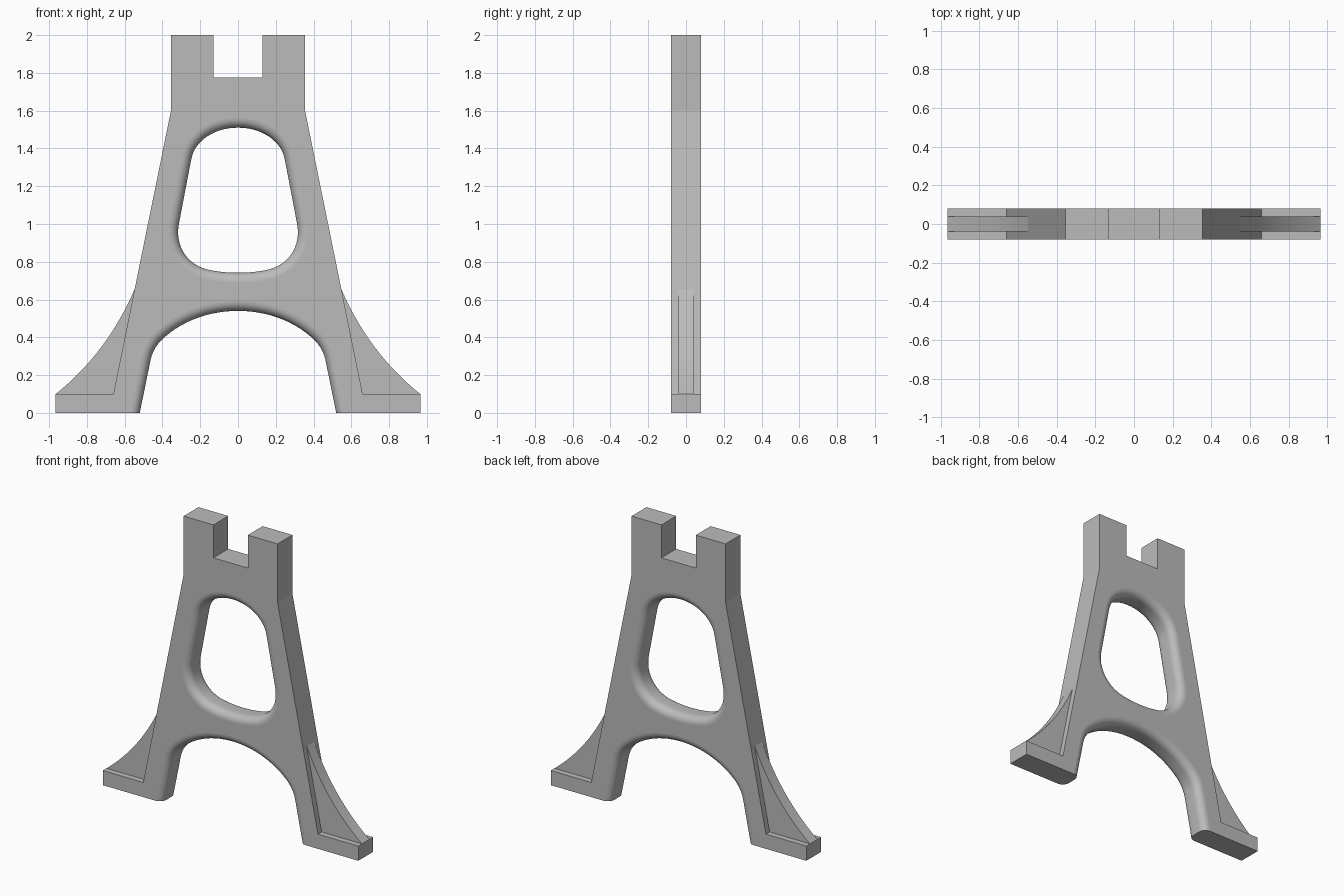
import bpy, bmesh
from math import sin, cos, pi
from mathutils import Vector

old = bpy.data.objects.get("Cube")
if old:
    bpy.data.objects.remove(old, do_unlink=True)

HALF = 0.08      # half the thickness of the frame
ROUND = 0.05     # rounding radius of the arch and window rims
STEPS = 7

grey = bpy.data.materials.new("plain grey")
grey.use_nodes = True
COLOUR = (0.5, 0.5, 0.5, 1)
grey.diffuse_color = COLOUR
grey.node_tree.nodes["Principled BSDF"].inputs["Base Color"].default_value = COLOUR


def bezier(ctrl, n):
    """Points along a Bezier curve of any degree, without the last one."""
    out = []
    for i in range(n):
        pts = [Vector(c) for c in ctrl]
        while len(pts) > 1:
            pts = [a.lerp(b, i / n) for a, b in zip(pts, pts[1:])]
        out.append(pts[0])
    return out


def flip(points):
    return [Vector((-p.x, p.y)) for p in reversed(points)]


def offset(points, d, closed):
    """Move a clockwise curve outwards; open ends stay on the ground."""
    out = []
    n = len(points)
    for i, p in enumerate(points):
        a = points[i - 1] if closed or i else p
        b = points[(i + 1) % n] if closed or i < n - 1 else p
        t = (b - a).normalized()
        q = p + Vector((-t.y, t.x)) * d
        if not closed and i in (0, n - 1):
            q.y = 0
        out.append(q)
    return out


def finish(bm, name):
    bmesh.ops.recalc_face_normals(bm, faces=bm.faces)
    mesh = bpy.data.meshes.new(name)
    bm.to_mesh(mesh)
    bm.free()
    mesh.materials.append(grey)
    obj = bpy.data.objects.new(name, mesh)
    bpy.context.collection.objects.link(obj)


# Window opening, clockwise from the top
window_half = (
    bezier([(0, 1.51), (0.09, 1.51), (0.17, 1.475), (0.215, 1.415)], 10)
    + bezier([(0.215, 1.415), (0.235, 1.39), (0.243, 1.365), (0.25, 1.33)], 6)
    + bezier([(0.25, 1.33), (0.313, 1.0)], 3)
    + bezier([(0.313, 1.0), (0.335, 0.885), (0.27, 0.79), (0.17, 0.761)], 12)
    + bezier([(0.17, 0.761), (0.11, 0.746), (0.05, 0.742), (0, 0.742)], 5)
    + [Vector((0, 0.742))])
window = window_half + flip(window_half)[1:-1]

# Arch between the legs, from the left foot over to the right foot
arch_half = (
    bezier([(0, 0.54), (0.14, 0.54), (0.28, 0.495), (0.385, 0.404)], 12)
    + bezier([(0.385, 0.404), (0.447, 0.353), (0.463, 0.28)], 8)
    + [Vector((0.463, 0.28)), Vector((0.52, 0))])
arch = flip(arch_half)[:-1] + arch_half

# Outside of the frame: foot, leg, post and top notch
side = [Vector(p) for p in ((0.965, 0), (0.965, 0.1), (0.66, 0.1),
                            (0.355, 1.6), (0.355, 2), (0.13, 2), (0.13, 1.775))]
outside = side + flip(side)

# Slices through the thickness: depth and rim widening
front = [(-(HALF - ROUND) - ROUND * sin(a), ROUND * (1 - cos(a)))
         for a in [pi / 2 * (1 - i / STEPS) for i in range(STEPS + 1)]]
slices = front + [(-y, d) for y, d in reversed(front)]

bm = bmesh.new()
rings = []
for y, d in slices:
    outline = offset(arch, d, False) + outside
    rings.append([[bm.verts.new((p.x, y, p.y)) for p in loop]
                  for loop in (outline, offset(window, d, True))])

# Walls between slices, smooth only along the rounded rims
for low, high in zip(rings, rings[1:]):
    for kind in range(2):
        a, b = low[kind], high[kind]
        for i in range(len(a)):
            j = (i + 1) % len(a)
            face = bm.faces.new((a[i], a[j], b[j], b[i]))
            face.smooth = kind == 1 or i < len(arch) - 1

# Flat front and back
for ring in (rings[0], rings[-1]):
    edges = []
    for loop in ring:
        for i, v in enumerate(loop):
            edges.append(bm.edges.get((v, loop[(i + 1) % len(loop)])))
    bmesh.ops.triangle_fill(bm, edges=edges, use_beauty=True,
                            normal=(0, ring[0][0].co.y, 0))
finish(bm, "frame")

# Thin curved gusset on each foot
curve = bezier([(0.545, 0.66), (0.69, 0.32), (0.965, 0.1)], 16)
gusset = curve + [Vector(p) for p in ((0.965, 0.1), (0.64, 0.1))]
for sign, name in ((1, "left_gusset"), (-1, "right_gusset")):
    bm = bmesh.new()
    near, far = [[bm.verts.new((sign * p.x, y, p.y)) for p in gusset]
                 for y in (-0.04, 0.04)]
    bm.faces.new(near)
    bm.faces.new(far)
    for i in range(len(near)):
        j = (i + 1) % len(near)
        face = bm.faces.new((near[i], near[j], far[j], far[i]))
        face.smooth = i < len(curve)
    finish(bm, name)
